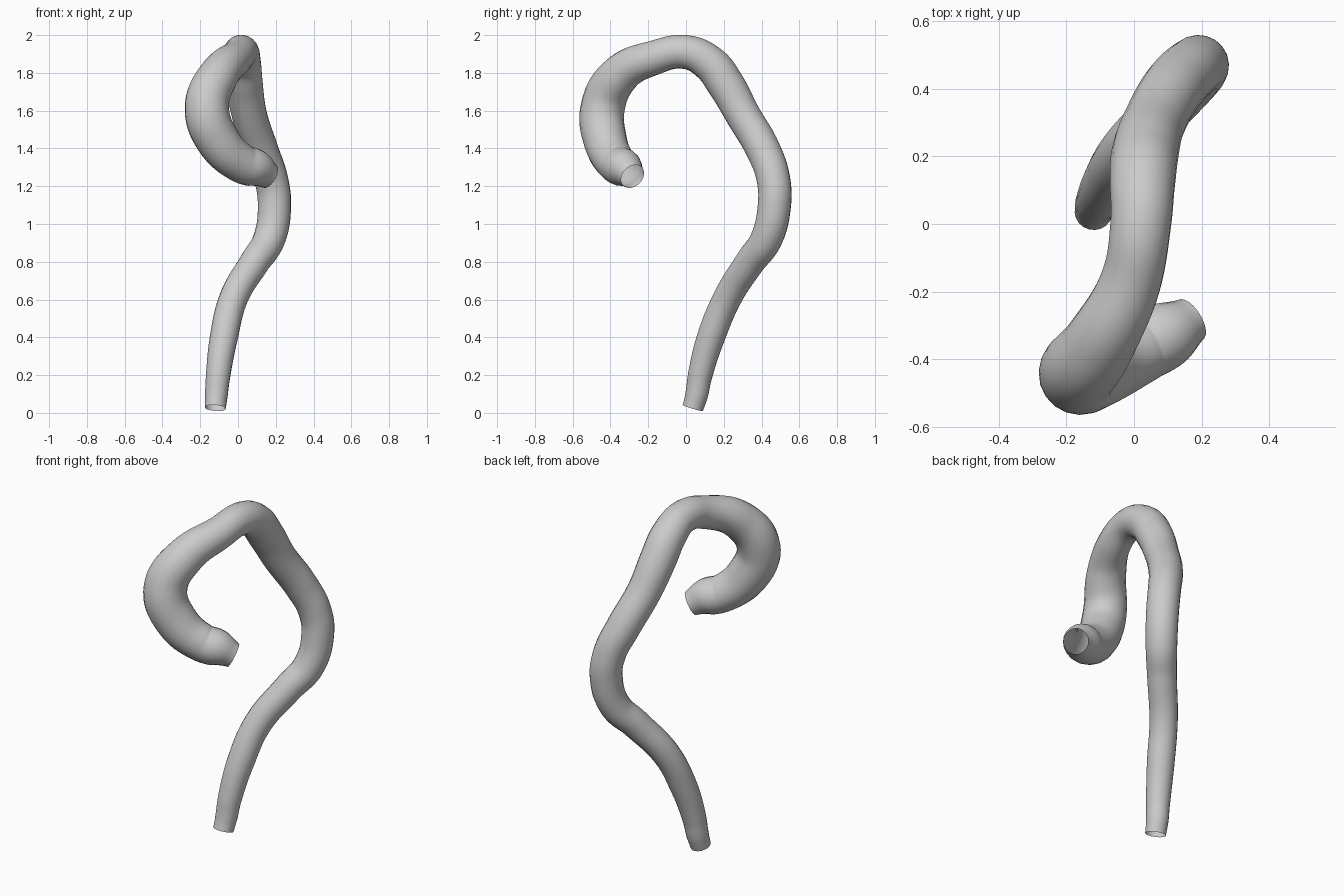
import bpy

# Remove the default cube
cube = bpy.data.objects.get("Cube")
if cube:
    bpy.data.objects.remove(cube, do_unlink=True)


def make_material(name, color):
    material = bpy.data.materials.new(name)
    material.use_nodes = True
    material.diffuse_color = color
    material.node_tree.nodes["Principled BSDF"].inputs["Base Color"].default_value = color
    return material


def make_open_tube(name, stations, material):
    """Sweep a round, open-ended section along stations of x, y, z and radius."""
    curve = bpy.data.curves.new(name, "CURVE")
    curve.dimensions = "3D"
    curve.bevel_depth = 1
    curve.bevel_resolution = 8
    curve.resolution_u = 10
    curve.use_fill_caps = False
    spline = curve.splines.new("BEZIER")
    spline.radius_interpolation = "CARDINAL"
    spline.bezier_points.add(len(stations) - 1)
    for point, (x, y, z, radius) in zip(spline.bezier_points, stations):
        point.co = (x, y, z)
        point.radius = radius
        point.handle_left_type = point.handle_right_type = "AUTO"
    tube = bpy.data.objects.new(name, curve)
    bpy.context.collection.objects.link(tube)

    # Turn the swept curve into a smooth mesh
    bpy.ops.object.select_all(action="DESELECT")
    tube.select_set(True)
    bpy.context.view_layer.objects.active = tube
    bpy.ops.object.convert(target="MESH")
    tube.data.materials.clear()
    tube.data.materials.append(material)
    bpy.ops.object.shade_smooth()
    return tube


# Stem rises from the foot, bows backwards, arches over and curls into the hook
stem = [
    (-.12, .036, .026, .056),
    (-.115, .055, .09, .06),
    (-.105, .075, .2, .065),
    (-.075, .132, .4, .074),
    (-.022, .22, .61, .076),
    (.09, .34, .8, .08),
    (.165, .425, .92, .085),
    (.193, .468, 1.1, .088),
    (.175, .462, 1.24, .089),
    (.122, .41, 1.39, .092),
    (.06, .3, 1.58, .093),
    (.033, .21, 1.74, .099),
]
hook = [
    (.025, .125, 1.85, .097),
    (.02, 0, 1.91, .09),
    (-.01, -.17, 1.88, .091),
    (-.1, -.35, 1.79, .106),
    (-.165, -.44, 1.62, .117),
    (-.105, -.427, 1.44, .115),
    (.02, -.367, 1.32, .104),
    (.1, -.325, 1.293, .098),
    (.168, -.283, 1.252, .069),
]

grey = make_material("plain grey", (.6, .6, .6, 1))
make_open_tube("curled_tube", stem + hook, grey)
